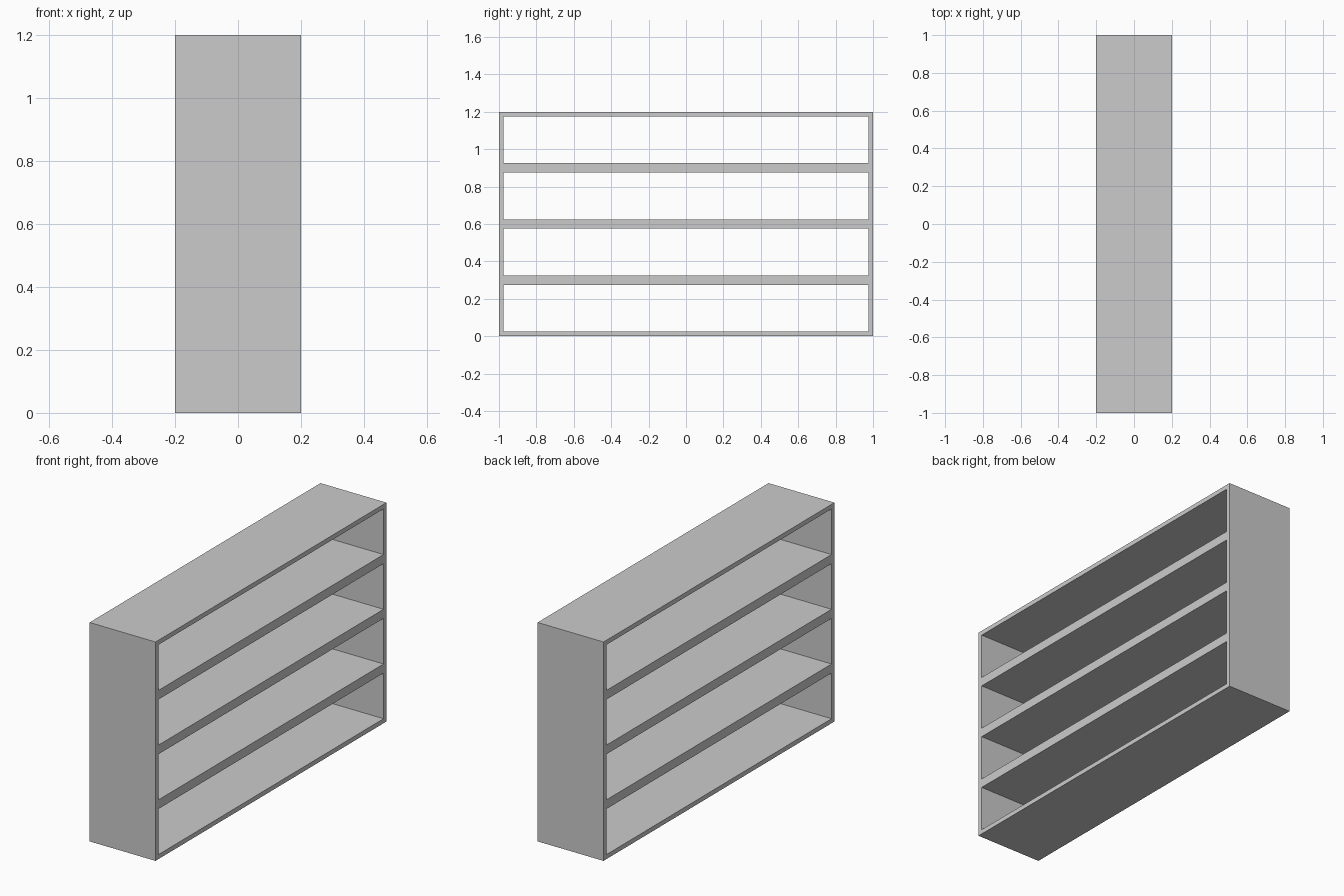
import bpy, bmesh

if "Cube" in bpy.data.objects:
    bpy.data.objects.remove(bpy.data.objects["Cube"])

DEPTH, HALF_LEN, WALL = 0.4, 1.0, 0.025
TIER, TIERS = 0.3, 4

# Grid lines of the frame: board edges along the length and up the height
ys = [-HALF_LEN, -HALF_LEN + WALL, HALF_LEN - WALL, HALF_LEN]
zs = [0.0]
for i in range(TIERS):
    zs += [i * TIER + WALL, (i + 1) * TIER - WALL]
zs.append(TIERS * TIER)

# Flat front of the frame: every grid cell except the open compartments
bm = bmesh.new()
grid = [[bm.verts.new((0, y, z)) for z in zs] for y in ys]
for i in range(len(ys) - 1):
    for j in range(len(zs) - 1):
        if i == 1 and j % 2 == 1:
            continue
        bm.faces.new((grid[i][j], grid[i + 1][j],
                      grid[i + 1][j + 1], grid[i][j + 1]))
mesh = bpy.data.meshes.new("shelf_frame")
bm.to_mesh(mesh)
bm.free()

# Shelf unit open on both sides, thickened to its full depth
shelf = bpy.data.objects.new("shelf_frame", mesh)
bpy.context.collection.objects.link(shelf)
solid = shelf.modifiers.new("depth", 'SOLIDIFY')
solid.thickness = DEPTH
solid.offset = 0
